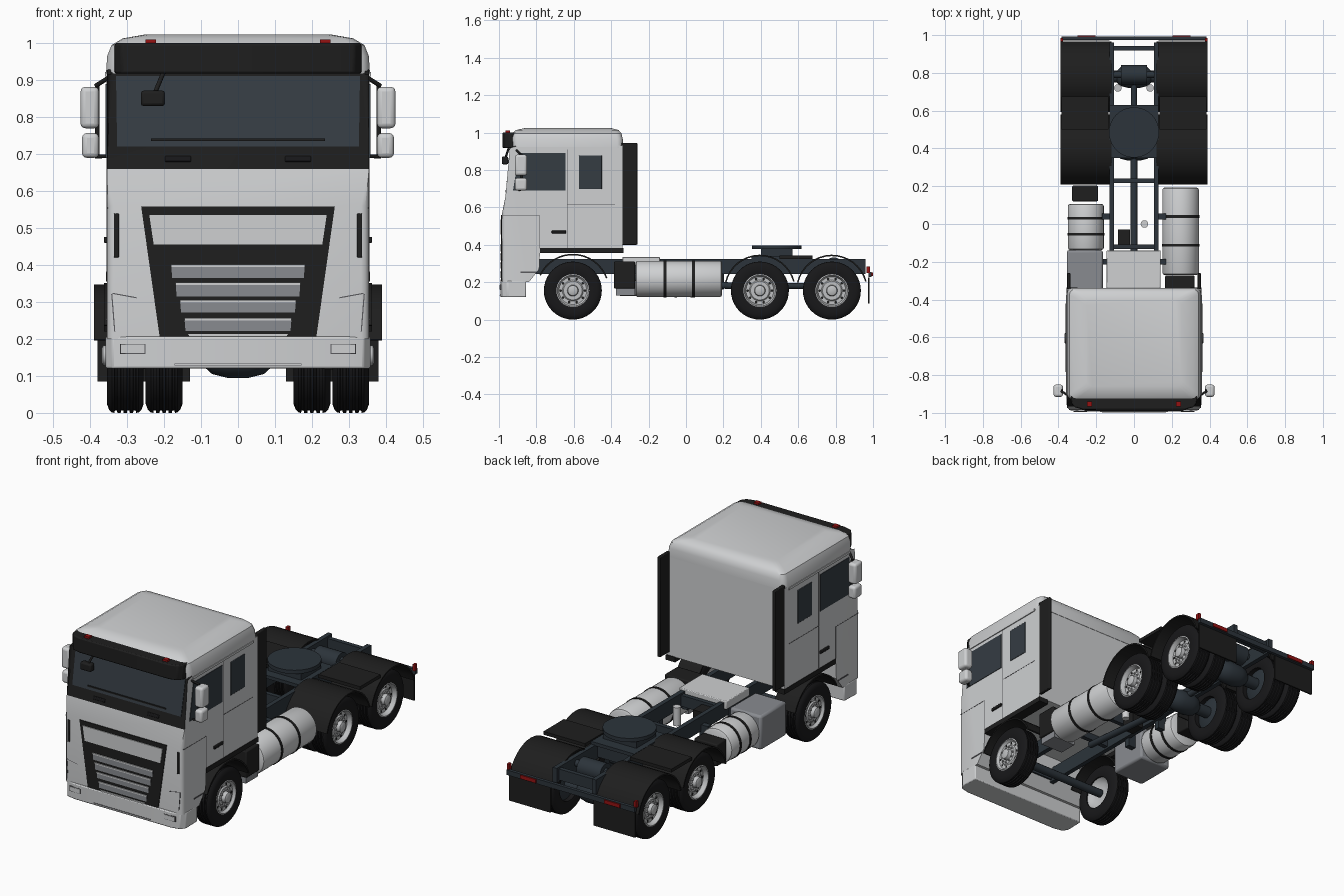
import bpy, bmesh, math
from mathutils import Vector

if "Cube" in bpy.data.objects:
    bpy.data.objects.remove(bpy.data.objects["Cube"])

def material(name, r, g, b):
    m = bpy.data.materials.new(name)
    m.diffuse_color = (r, g, b, 1)
    m.use_nodes = True
    m.node_tree.nodes["Principled BSDF"].inputs["Base Color"].default_value = m.diffuse_color
    return m

PAINT = material("light_paint", .62, .63, .64)
BLACK = material("black_trim", .013, .013, .013)
TYRE = material("tyre_rubber", .009, .009, .010)
GLASS = material("dark_glass", .035, .045, .055)
FRAME = material("frame_steel", .025, .034, .043)
GREY = material("mid_grey", .25, .26, .28)
SILVER = material("wheel_silver", .52, .53, .54)
SEAM = material("seam_grey", .10, .10, .11)
RED = material("red_lamp", .30, .006, .006)

def finish(name, bm, mats, mirror=False, bevel=0, seg=2):
    bmesh.ops.recalc_face_normals(bm, faces=bm.faces)
    me = bpy.data.meshes.new(name)
    bm.to_mesh(me)
    bm.free()
    ob = bpy.data.objects.new(name, me)
    bpy.context.collection.objects.link(ob)
    for m in mats if isinstance(mats, list) else [mats]:
        me.materials.append(m)
    if bevel:
        b = ob.modifiers.new("bevel", 'BEVEL')
        b.width, b.segments = bevel, seg
    if mirror:
        ob.modifiers.new("mirror", 'MIRROR').use_mirror_merge = False
    return ob

def skin(bm, rings, closed=False):
    vs = [[bm.verts.new(p) for p in r] for r in rings]
    n = len(vs[0])
    for a, b in zip(vs, vs[1:] + (vs[:1] if closed else [])):
        for i in range(n):
            bm.faces.new((a[i], a[(i+1) % n], b[(i+1) % n], b[i]))
    if not closed:
        bm.faces.new(vs[0])
        bm.faces.new(vs[-1])

def loft(name, rings, mat, closed=False, **kw):
    bm = bmesh.new()
    skin(bm, rings, closed)
    return finish(name, bm, mat, **kw)

def prism(name, pts, vec, mat, **kw):
    return loft(name, [pts, [tuple(Vector(p) + Vector(vec)) for p in pts]], mat, **kw)

def box(name, x, y, z, mat, **kw):
    pts = [(x[0], y[0], z[0]), (x[1], y[0], z[0]), (x[1], y[1], z[0]), (x[0], y[1], z[0])]
    return prism(name, pts, (0, 0, z[1]-z[0]), mat, **kw)

def circle(c, axis, r, n):
    q = Vector(axis).to_track_quat('Z', 'Y')
    return [tuple(Vector(c) + q @ Vector((r*math.cos(2*math.pi*i/n), r*math.sin(2*math.pi*i/n), 0)))
            for i in range(n)]

def rod(name, p, q, r, mat, n=12, **kw):
    d = Vector(q) - Vector(p)
    return loft(name, [circle(p, d, r, n), circle(q, d, r, n)], mat, **kw)

def lathe(name, prof, c, axis, mat, n=40, closed=False, **kw):
    # prof holds (distance along axis, radius)
    return loft(name, [circle(Vector(c) + Vector(axis)*a, axis, r, n) for a, r in prof], mat, closed, **kw)

# Cab shell: side profile, rounded front corners, black windscreen surround
prof = [(-.34, .38), (-.78, .38), (-.785, .27), (-.84, .2), (-.985, .2), (-.985, .56),
        (-.965, .66), (-.92, .915), (-.92, .93), (-.34, .93)]
bm = bmesh.new()
skin(bm, [[(s*.355, y, z) for y, z in prof] for s in (-1, 1)])
edges = [e for e in bm.edges if all(v.co.y < -.9 for v in e.verts)
         and e.verts[0].co.x == e.verts[1].co.x]
bmesh.ops.bevel(bm, geom=edges, offset=.022, segments=3, affect='EDGES', profile=.5)
bm.normal_update()
for f in bm.faces:
    c = f.calc_center_median()
    if .66 < c.z < .93 and c.y < -.91:
        f.material_index = 1
finish("cab_shell", bm, [PAINT, BLACK])

def rounded(z, hx, y0, y1, r=.03):
    out = []
    for cx, cy, a0 in ((hx-r, y1-r, 0), (r-hx, y1-r, 90), (r-hx, y0+r, 180), (hx-r, y0+r, 270)):
        for k in range(4):
            a = math.radians(a0 + 30*k)
            out.append((cx + r*math.cos(a), cy + r*math.sin(a), z))
    return out

# Roof, visor, marker lamps
loft("roof", [rounded(*a) for a in ((.918, .357, -.925, -.338), (.965, .354, -.93, -.338),
     (.995, .342, -.93, -.345), (1.013, .312, -.91, -.36), (1.024, .25, -.86, -.40))], PAINT)
half = [(.335, -.90), (.333, -.945), (.315, -.97), (.27, -.982)]
plan = half + [(-x, y) for x, y in half[::-1]]
prism("sun_visor", [(x, y, .918) for x, y in plan], (0, 0, .082), BLACK, bevel=.006)
box("marker_lamp", (.222, .25), (-.965, -.94), (.998, 1.01), RED, mirror=True)

# Bumper
half = [(.355, -.855), (.358, -.955), (.34, -.982), (.29, -.993)]
plan = half + [(-x, y) for x, y in half[::-1]]
prism("front_bumper", [(x, y, .12) for x, y in plan], (0, 0, .086), PAINT, bevel=.005)

def front_y(z):
    table = [(0, -.993), (.205, -.993), (.206, -.985), (.56, -.985), (.66, -.965), (.915, -.92), (2, -.92)]
    for (z0, y0), (z1, y1) in zip(table, table[1:]):
        if z <= z1:
            return y0 + (y1-y0)*(z-z0)/(z1-z0)

def front_plate(name, pts, t, mat, **kw):
    return prism(name, [(x, front_y(z)+.004, z) for x, z in pts], (0, -.004-t, 0), mat, **kw)

def trapezoid(h0, z0, h1, z1):
    return [(-h0, z0), (h0, z0), (h1, z1), (-h1, z1)]

def rect(a0, a1, b0, b1):
    return [(a0, b0), (a1, b0), (a1, b1), (a0, b1)]

# Windscreen, grille and front trim
front_plate("windscreen", trapezoid(.327, .72, .330, .912), .003, GLASS)
front_plate("grille_surround", trapezoid(.212, .206, .262, .559), .004, BLACK)
front_plate("grille_top_panel", trapezoid(.228, .455, .24, .535), .008, PAINT)
for i, (z0, z1) in enumerate([(.222, .257), (.272, .305), (.315, .353), (.365, .402)]):
    w = .145 + .036*i/3
    front_plate(f"grille_slat_{i}", trapezoid(w-.003, z0, w, z1), .006, GREY)
    front_plate(f"grille_slat_edge_{i}", trapezoid(w, z1-.007, w, z1), .010, PAINT)
front_plate("grille_lower_bar", trapezoid(.13, .206, .135, .213), .008, PAINT)
front_plate("bumper_slot", trapezoid(.172, .128, .172, .134), .002, SEAM)
front_plate("bumper_lip", trapezoid(.17, .129, .17, .132), .004, PAINT)
front_plate("fog_lamp_rim", rect(.25, .319, .159, .187), .001, SEAM, mirror=True)
front_plate("fog_lamp", rect(.2525, .3165, .1615, .1845), .003, PAINT, mirror=True)
front_plate("front_grip", rect(.127, .198, .679, .695), .005, TYRE, mirror=True, bevel=.003)
front_plate("wiper_blade", rect(.0, .235, .736, .742), .009, BLACK, mirror=True)
front_plate("headlamp_seam_top", [(.275, .31), (.34, .322), (.34, .325), (.275, .313)], .001, SEAM, mirror=True)
front_plate("headlamp_seam_side", [(.332, .22), (.335, .22), (.343, .322), (.34, .322)], .001, SEAM, mirror=True)
box("corner_vent", (.322, .336), (-.987, -.955), (.42, .54), BLACK, mirror=True, bevel=.003)
box("front_mirror", (-.263, -.197), (-.985, -.95), (.83, .872), BLACK, bevel=.008)
rod("front_mirror_arm", (-.225, -.965, .865), (-.20, -.945, .925), .006, BLACK)

# Cab sides
def side_plate(name, pts, t, mat, **kw):
    return prism(name, [(.352, y, z) for y, z in pts], (.003+t, 0, 0), mat, mirror=True, **kw)

side_plate("door_glass", [(-.925, .69), (-.645, .69), (-.645, .89), (-.892, .89)], .003, GLASS)
side_plate("rear_side_glass", rect(-.573, -.45, .697, .878), .003, GLASS, bevel=.004)
side_plate("door_handle", rect(-.718, -.642, .46, .476), .008, BLACK, bevel=.003)
for i, r in enumerate([(-.636, -.633, .38, .91), (-.633, -.38, .613, .616), (-.783, -.78, .38, .555),
                       (-.975, -.78, .553, .556)]):
    side_plate(f"panel_seam_{i}", rect(*r), .001, SEAM)
side_plate("roof_gutter", rect(-.9, -.375, .91, .922), .005, PAINT)
side_plate("step_slot", rect(-.885, -.80, .25, .257), .002, SEAM)
box("cab_sill", (.30, .357), (-.78, -.335), (.355, .382), BLACK, mirror=True)
box("side_deflector", (.337, .355), (-.345, -.26), (.40, .945), BLACK, mirror=True, bevel=.004)

# Wing mirrors
for z0, z1, x1 in ((.77, .882, .426), (.69, .757, .422)):
    box(f"wing_mirror_{z0}", (.376, x1), (-.915, -.85), (z0, z1), PAINT, mirror=True, bevel=.013, seg=3)
rod("mirror_arm_top", (.345, -.91, .91), (.385, -.885, .885), .006, BLACK, mirror=True)
rod("mirror_arm_bottom", (.345, -.91, .695), (.385, -.885, .693), .005, BLACK, mirror=True)
rod("mirror_post", (.381, -.88, .69), (.381, -.88, .885), .006, BLACK, mirror=True)

# Wheels: outer face at x, grooved tread
def tyre(name, x0, y):
    w = .1
    p = [(.004, .086), (0, .10), (0, .13), (.006, .146), (.014, .154)]
    for k in range(1, 5):
        g = w*(.08 + .168*k)
        p += [(g-.004, .155), (g-.003, .149), (g+.003, .149), (g+.004, .155)]
    p += [(w-.014, .154), (w-.006, .146), (w, .13), (w, .10), (w-.004, .086)]
    lathe(name, p, (x0, y, .155), (1, 0, 0), TYRE, closed=True, mirror=True)

def wheel(tag, y, dish):
    c = (.355, y, .155)
    tyre(f"{tag}_tyre", .255, y)
    lathe(f"{tag}_rim", [(-.06, .03), (-.065, .06), (-.08, .08), (-.096, .09), (-.004, .09), (-.002, .083),
          (-.012, .078), (-dish, .074), (-dish, .056), (.006-dish, .05), (.006-dish, .03),
          (.026-dish, .027), (.03-dish, .02)], c, (1, 0, 0), SILVER, mirror=True)
    holes, bolts = bmesh.new(), bmesh.new()
    for k in range(10):
        a = 2*math.pi*k/10
        for b, rad, r, h, n in ((holes, .065, .007, .001, 10), (bolts, .041, .0045, .014, 6)):
            p = (.355-dish, y+rad*math.cos(a), .155+rad*math.sin(a))
            skin(b, [circle(p, (1, 0, 0), r, n), circle((p[0]+h, p[1], p[2]), (1, 0, 0), r, n)])
    finish(f"{tag}_rim_holes", holes, BLACK, mirror=True)
    finish(f"{tag}_wheel_bolts", bolts, SILVER, mirror=True)

REAR = (.395, .78)
wheel("front", -.605, .016)
rod("front_axle", (-.28, -.605, .155), (.28, -.605, .155), .022, FRAME)
for i, y in enumerate(REAR):
    wheel(f"rear_{i}", y, .026)
    tyre(f"rear_{i}_inner_tyre", .15, y)
    lathe(f"rear_{i}_inner_rim", [(.015, .05), (.03, .088), (.08, .088)], (.15, y, .155), (1, 0, 0), FRAME, mirror=True)
    lathe(f"rear_{i}_axle", [(-.28, .03), (-.09, .032), (-.07, .05), (-.03, .06), (.03, .06), (.07, .05),
          (.09, .032), (.28, .03)], (0, y, .155), (1, 0, 0), FRAME, n=20)

# Mudguards
def guard(name, y, r, a0, a1, x0, x1, t=.008):
    rings = []
    for k in range(17):
        a = math.radians(a0 + (a1-a0)*k/16)
        c, s = math.cos(a), math.sin(a)
        rings.append([(x, y+q*c, .155+q*s) for x, q in ((x0, r-t), (x1, r-t), (x1, r), (x0, r))])
    loft(name, rings, BLACK, mirror=True)

guard("front_guard", -.605, .197, 20, 155, .23, .362)
for i, y in enumerate(REAR):
    guard(f"rear_guard_{i}", y, .192, 15, 167, .12, .389)
box("guard_bridge", (.135, .385), (.50, .675), (.325, .343), BLACK, mirror=True)
box("rear_mudflap", (.13, .38), (.972, .98), (.085, .225), BLACK, mirror=True)

# Chassis frame
box("chassis_rail", (.105, .13), (-.85, .96), (.245, .325), FRAME, mirror=True)
for i, y in enumerate((-.8, -.35, -.12, .23, .60, .93)):
    box(f"cross_member_{i}", (-.11, .11), (y-.012, y+.012), (.255, .315), FRAME)
rod("drive_shaft", (0, -.35, .23), (0, .36, .17), .018, FRAME)
rod("rear_drive_shaft", (0, .42, .18), (0, .75, .18), .016, FRAME)
rod("rear_cross_tube", (-.105, .79, .29), (.105, .79, .29), .018, FRAME)
rod("rear_air_tank", (-.07, .79, .28), (.07, .79, .28), .052, FRAME, n=24)
box("rear_beam", (-.385, .385), (.975, .993), (.228, .255), FRAME)
box("tail_lamp", (.205, .30), (.985, .999), (.232, .252), RED, mirror=True)
box("rear_side_marker", (.375, .389), (.965, .985), (.25, .285), RED, mirror=True)
box("rear_deck_box", (-.145, .14), (-.34, -.14), (.29, .335), PAINT, bevel=.004)
box("valve_block", (-.085, -.02), (-.11, -.03), (.22, .30), BLACK)
rod("filter_canister", (.055, 0, .21), (.055, 0, .31), .02, PAINT)
rod("suspension_pot", (.085, .72, .2), (.085, .72, .28), .02, SILVER, n=16, mirror=True)

# Fifth wheel coupling
rod("coupling_disc", (0, .485, .377), (0, .485, .397), .133, FRAME, n=40)
box("coupling_pedestal", (-.10, .10), (.40, .57), (.33, .38), FRAME)
box("coupling_base", (-.13, .13), (.35, .63), (.322, .34), FRAME)

# Tanks with straps and side boxes
def tank(name, x, y0, y1, z, r, straps):
    lathe(name, [(0, r-.012), (.005, r-.003), (.012, r), (y1-y0-.012, r), (y1-y0-.005, r-.003), (y1-y0, r-.012)],
          (x, y0, z), (0, 1, 0), PAINT)
    for k, s in enumerate(straps):
        rod(f"{name}_strap_{k}", (x, s-.007, z), (x, s+.007, z), r+.003, BLACK, n=40)

tank("fuel_tank", .247, -.27, .193, .217, .097, (-.112, .04))
tank("air_tank", -.255, -.138, .107, .217, .095, (-.055, .03))
box("equipment_box", (-.355, -.165), (-.36, -.138), (.125, .31), GREY, bevel=.012)
box("rear_left_box", (-.328, -.19), (.12, .203), (.16, .28), BLACK, bevel=.006)
box("battery_box", (.165, .32), (-.385, -.272), (.165, .31), BLACK, bevel=.006)
box("battery_tray", (.175, .31), (-.375, -.272), (.13, .165), GREY)
for i, y in enumerate((-.2, .04)):
    box(f"tank_bracket_{i}", (.12, .17), (y-.015, y+.015), (.2, .28), FRAME, mirror=True)

bpy.ops.object.select_all(action='SELECT')
bpy.context.view_layer.objects.active = bpy.data.objects["cab_shell"]
bpy.ops.object.shade_smooth_by_angle(angle=math.radians(32))
